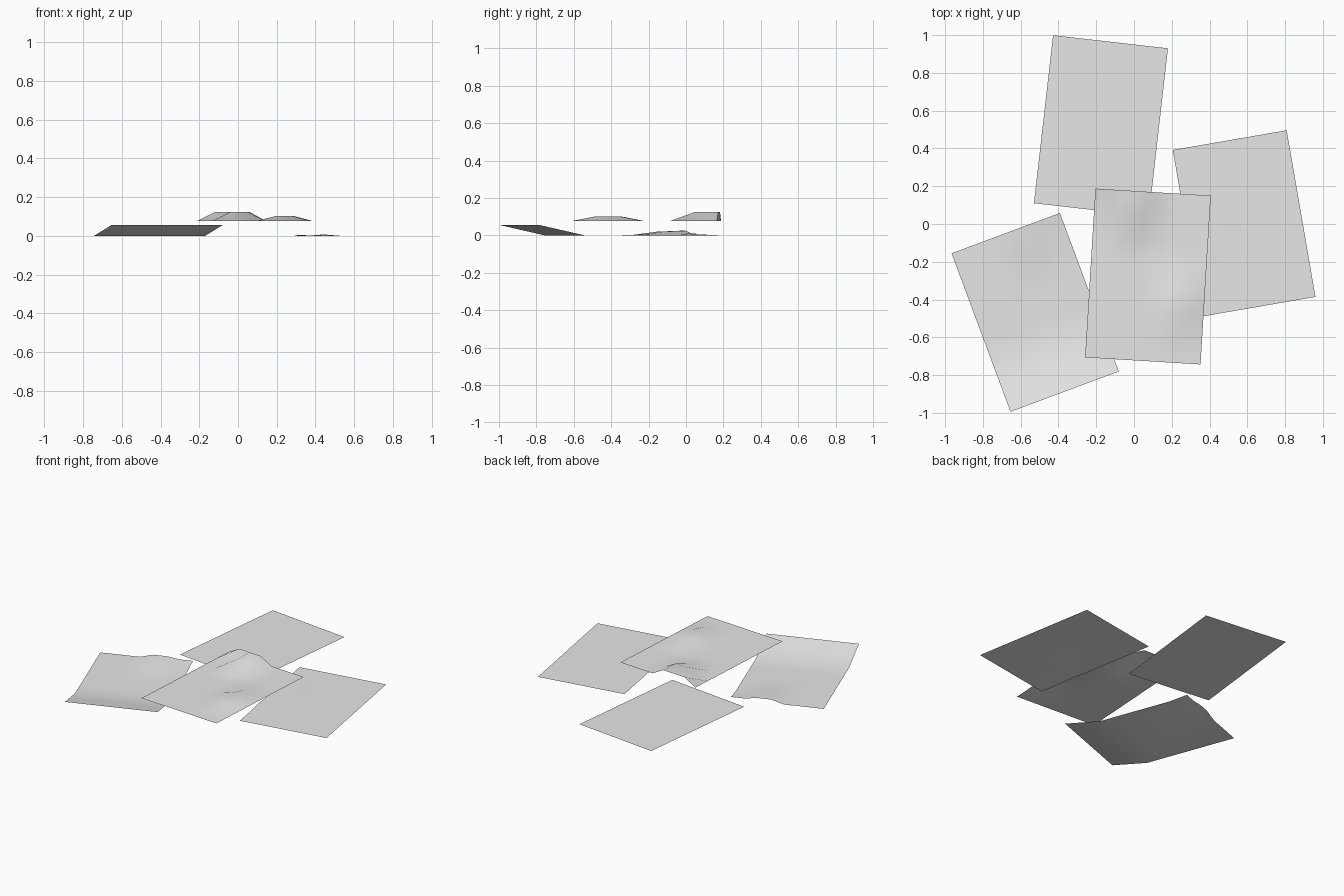
import bpy
import bmesh
from math import radians
from mathutils import Matrix

cube = bpy.data.objects.get("Cube")
if cube:
    bpy.data.objects.remove(cube, do_unlink=True)

WIDTH, LENGTH, CELLS = 0.612, 0.895, 7

# Plain paper colour
paper = bpy.data.materials.new("white_paper")
paper.use_nodes = True
colour = (0.8, 0.8, 0.8, 1)
paper.diffuse_color = colour
bsdf = paper.node_tree.nodes["Principled BSDF"]
bsdf.inputs["Base Color"].default_value = colour
bsdf.inputs["Roughness"].default_value = 0.9


def sheet(name, x, y, z, turn, lifts):
    """A gridded sheet; lifts maps (column, row) to height, counted from the front left corner."""
    bm = bmesh.new()
    bmesh.ops.create_grid(bm, x_segments=CELLS, y_segments=CELLS, size=0.5)
    for v in bm.verts:
        cell = (round((v.co.x + 0.5) * CELLS), round((v.co.y + 0.5) * CELLS))
        v.co.z = lifts.get(cell, 0)
        v.co.x *= WIDTH
        v.co.y *= LENGTH
    bm.transform(Matrix.Translation((x, y, z)) @ Matrix.Rotation(radians(turn), 4, "Z"))
    for f in bm.faces:
        f.smooth = True
    mesh = bpy.data.meshes.new(name)
    bm.to_mesh(mesh)
    bm.free()
    mesh.materials.append(paper)
    bpy.context.collection.objects.link(bpy.data.objects.new(name, mesh))


def block(columns, rows, height):
    return {(c, r): height for c in columns for r in rows}


# Flat sheet at the back
sheet("back_sheet", -0.175, 0.52, 0, -6.5, {})

# Almost flat sheet with a faint wrinkle
sheet("left_sheet", 0.583, 0.003, 0, 9.8, block([2], [4], 0.007) | block([0], [2], 0.005))

# Sheet with its front edge curled up and a ripple in the back edge
curl = block(range(CELLS + 1), [0], 0.055) | block(range(CELLS + 1), [1], 0.0275)
ripple = block([4, 5], [7], 0.025) | block([4, 5], [6], 0.02) | block([6, 7], [7], 0.012)
sheet("right_sheet", -0.523, -0.468, 0, 20.4, curl | ripple)

# Raised sheet lying over the others, buckled at the back and near one side
buckle = block([1, 2, 3], [7], 0.047) | block([2, 3], [6], 0.047)
dent = block([5, 6], [2, 3], 0.025)
sheet("top_sheet", 0.074, -0.278, 0.077, -3.5, buckle | dent)
